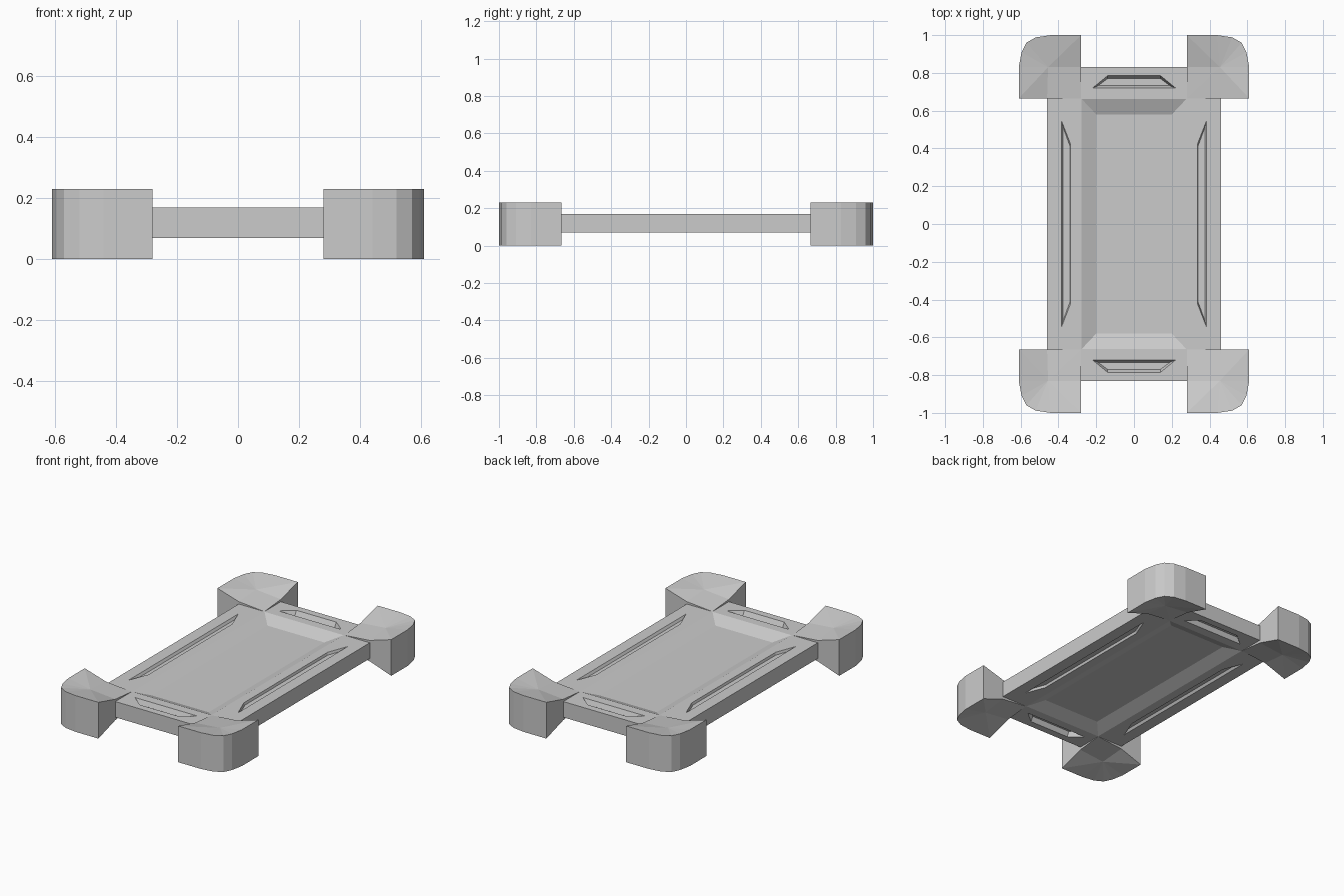
import bpy, bmesh

if "Cube" in bpy.data.objects:
    bpy.data.objects.remove(bpy.data.objects["Cube"])

Z_LOW, Z_HIGH = 0.07, 0.17


def make_object(name, bm):
    bmesh.ops.recalc_face_normals(bm, faces=bm.faces)
    mesh = bpy.data.meshes.new(name)
    bm.to_mesh(mesh)
    bm.free()
    ob = bpy.data.objects.new(name, mesh)
    bpy.context.collection.objects.link(ob)
    return ob


def loft(bm, low, high):
    """Closed solid between two matching 3D loops."""
    a = [bm.verts.new(p) for p in low]
    b = [bm.verts.new(p) for p in high]
    n = len(a)
    bm.faces.new(a[::-1])
    bm.faces.new(b)
    for i in range(n):
        j = (i + 1) % n
        bm.faces.new((a[i], a[j], b[j], b[i]))


def pocket(bm, rim, floor, depth, side):
    """Tapered pocket cutter, carried slightly past the plate surface."""
    surf = Z_HIGH if side > 0 else Z_LOW
    over = 0.3
    outer = [(r[0] + (r[0] - f[0]) * over, r[1] + (r[1] - f[1]) * over,
              surf + side * depth * over) for r, f in zip(rim, floor)]
    loft(bm, [(x, y, surf - side * depth) for x, y in floor], outer)


def rect(x, y):
    return [(-x, -y), (x, -y), (x, y), (-x, y)]


# Main plate
bm = bmesh.new()
loft(bm, [(x, y, Z_LOW) for x, y in rect(0.46, 0.83)],
     [(x, y, Z_HIGH) for x, y in rect(0.46, 0.83)])
plate = make_object("plate", bm)

# Pockets in both plate faces: centre tray, end slots, side slots
end_rim = [(-0.22, 0.72), (0.22, 0.72), (0.14, 0.785), (-0.14, 0.785)]
end_floor = [(-0.19, 0.732), (0.19, 0.732), (0.14, 0.77), (-0.14, 0.77)]
side_rim = [(0.385, -0.55), (0.385, 0.55), (0.335, 0.42), (0.335, -0.42)]
side_floor = [(0.375, -0.51), (0.375, 0.51), (0.34, 0.415), (0.34, -0.415)]
bm = bmesh.new()
for side in (1, -1):
    pocket(bm, rect(0.278, 0.663), rect(0.2, 0.58), 0.035, side)
    for s in (1, -1):
        pocket(bm, [(x, s * y) for x, y in end_rim],
               [(x, s * y) for x, y in end_floor], 0.03, side)
        pocket(bm, [(s * x, y) for x, y in side_rim],
               [(s * x, y) for x, y in side_floor], 0.015, side)
cutter = make_object("pocket_cutter", bm)
cut = plate.modifiers.new("pockets", 'BOOLEAN')
cut.operation = 'DIFFERENCE'
cut.solver = 'EXACT'
cut.object = cutter
cutter.hide_render = True
cutter.hide_viewport = True

# Corner bumper: rounded outside, pinching to the plate at its inner corner
outline = [(0.28, 0.665), (0.46, 0.665), (0.61, 0.665), (0.61, 0.83),
           (0.595, 0.91), (0.57, 0.96), (0.52, 0.988), (0.44, 1.0),
           (0.28, 1.0), (0.28, 0.83)]
lift = [0, 0.015] + [0.06] * 7 + [0.015]
bm = bmesh.new()
loops = []
for base, k in ((Z_HIGH, 1), (Z_LOW, -7 / 6)):
    v = [bm.verts.new((x, y, base + k * h)) for (x, y), h in zip(outline, lift)]
    c = bm.verts.new((0.455, 0.83, base + k * 0.03))
    n = len(v)
    for i in range(n):
        bm.faces.new((c, v[i], v[(i + 1) % n]))
    loops.append(v)
top, bottom = loops
for i in range(n):
    j = (i + 1) % n
    bm.faces.new((bottom[i], bottom[j], top[j], top[i]))
bumper = make_object("corner_bumpers", bm)
mirror = bumper.modifiers.new("mirror", 'MIRROR')
mirror.use_axis = (True, True, False)
mirror.use_mirror_merge = False
